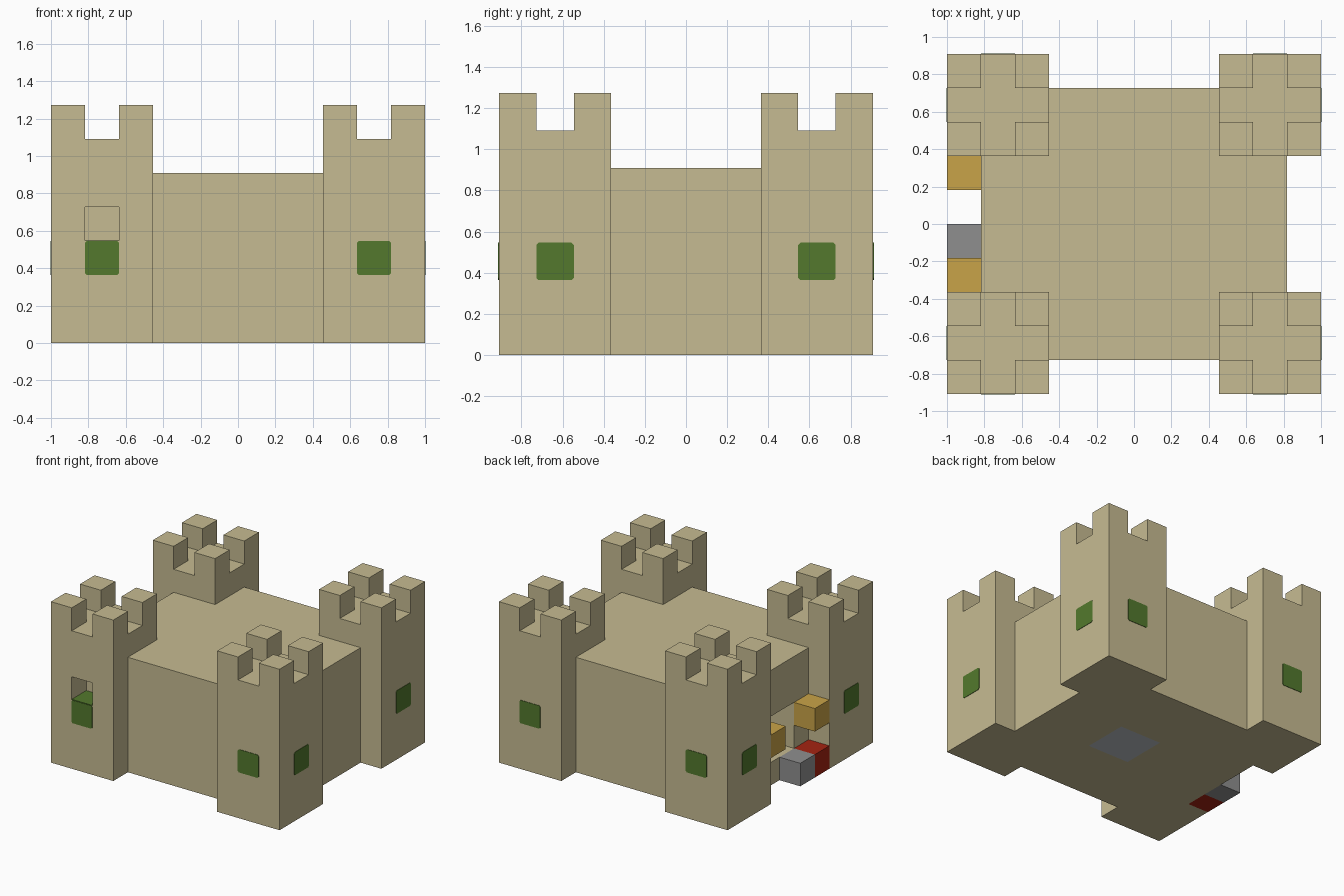
import bpy
import bmesh
from mathutils import Vector

UNIT = 2 / 11          # one building block
ORIGIN = Vector((5.5, 5, 0))

default_cube = bpy.data.objects.get("Cube")
if default_cube:
    bpy.data.objects.remove(default_cube, do_unlink=True)


def material(name, rgb):
    linear = [(c / 255 / 12.92) if c < 11 else ((c / 255 + 0.055) / 1.055) ** 2.4 for c in rgb]
    mat = bpy.data.materials.new(name)
    mat.use_nodes = True
    colour = (*linear, 1)
    mat.diffuse_color = colour
    mat.node_tree.nodes["Principled BSDF"].inputs["Base Color"].default_value = colour
    return mat


sandstone = material("sandstone", (198, 187, 146))
leaf_green = material("leaf green", (83, 121, 45))
gold = material("gold", (201, 164, 72))
stone_grey = material("stone grey", (143, 143, 143))
brick_red = material("brick red", (165, 35, 18))
pale_grey = material("pale grey", (186, 193, 198))


def box(name, low, high, mat=None, chamfer_axis=None):
    """Box between two corners given in blocks, optionally with clipped corners."""
    low, high = Vector(low), Vector(high)
    size, centre = high - low, (low + high) / 2 - ORIGIN
    bm = bmesh.new()
    bmesh.ops.create_cube(bm, size=1)
    for v in bm.verts:
        v.co = Vector([(centre[i] + v.co[i] * size[i]) * UNIT for i in range(3)])
    if chamfer_axis is not None:
        edges = [e for e in bm.edges
                 if all(abs((e.verts[0].co - e.verts[1].co)[i]) < 1e-6
                        for i in range(3) if i != chamfer_axis)]
        bmesh.ops.bevel(bm, geom=edges, offset=0.01, segments=1, affect='EDGES')
    mesh = bpy.data.meshes.new(name)
    bm.to_mesh(mesh)
    bm.free()
    obj = bpy.data.objects.new(name, mesh)
    if mat:
        mesh.materials.append(mat)
    bpy.context.collection.objects.link(obj)
    return obj


def cut(target, name, low, high):
    cutter = box(name, low, high)
    cutter.hide_render = True
    cutter.hide_viewport = True
    cutter.display_type = 'WIRE'
    mod = target.modifiers.new(name, 'BOOLEAN')
    mod.operation = 'DIFFERENCE'
    mod.solver = 'EXACT'
    mod.object = cutter


THIN = 0.02

# Keep with a doorway and a floor slab set into its underside
keep = box("keep", (1, 1, 0), (10, 9, 5), sandstone)
cut(keep, "doorway_cutter", (0.5, 4, 1), (3, 6, 3))
cut(keep, "slab_cutter", (5, 4, -1), (7, 6, THIN))
box("floor_slab", (5, 4, 0), (7, 6, THIN), pale_grey)

# Four corner towers with battlements and outward windows
for side, x in (("right", 0), ("left", 8)):
    for end, y in (("front", 0), ("back", 7)):
        label = f"{end}_{side}"
        tower = box(f"{label}_tower", (x, y, 0), (x + 3, y + 3, 6), sandstone)
        for i in (0, 2):
            for j in (0, 2):
                box(f"{label}_merlon", (x + i, y + j, 6), (x + i + 1, y + j + 1, 7), sandstone)
        wall_x = 0 if x == 0 else 11
        wall_y = 0 if y == 0 else 10
        box(f"{label}_side_window", (wall_x - THIN, y + 1, 2), (wall_x + THIN, y + 2, 3),
            leaf_green, chamfer_axis=0)
        box(f"{label}_end_window", (x + 1, wall_y - THIN, 2), (x + 2, wall_y + THIN, 3),
            leaf_green, chamfer_axis=1)
        # Open niche above one window
        if label == "front_right":
            cut(tower, "niche_cutter", (1, -1, 3), (2, 1, 4))
            box("niche_floor", (1, 0, 3 - THIN), (2, 1, 3 + THIN), leaf_green)

# Lamps beside the doorway, and blocks at its foot
for name, y in (("near_lamp", 3), ("far_lamp", 6)):
    box(name, (0, y, 2), (1, y + 1, 3), gold)
box("door_step", (0, 4, 0), (1, 5, 1), stone_grey)
box("red_block", (0, 3, 0), (1, 4, 1), brick_red)
